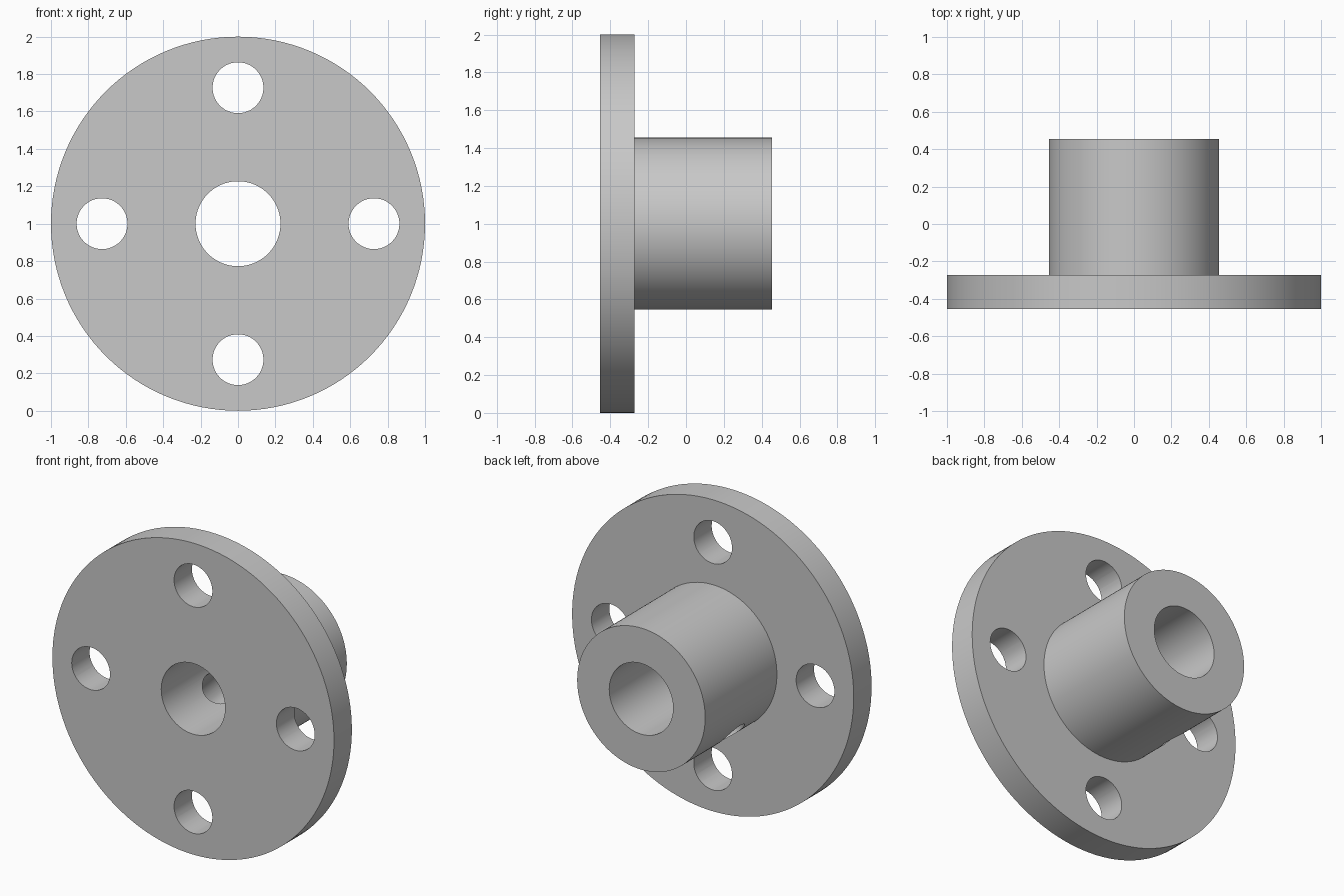
import bpy, bmesh
from math import pi, sin, cos, radians
from mathutils import Vector

cube = bpy.data.objects.get("Cube")
if cube:
    bpy.data.objects.remove(cube, do_unlink=True)

# Proportions
FLANGE_R, HUB_R, BORE_R = 1.0, 0.4545, 0.227
BOLT_R, BOLT_CIRCLE, SCREW_R = 0.136, 0.727, 0.1
FRONT, SHOULDER, BACK = -0.4545, -0.273, 0.4545
AXIS_Z = 1.0

grey = bpy.data.materials.new("plain_grey")
grey.use_nodes = True
colour = (0.58, 0.58, 0.58, 1)
grey.diffuse_color = colour
grey.node_tree.nodes["Principled BSDF"].inputs["Base Color"].default_value = colour


def lathe(name, profile, steps):
    """Revolve a closed (radius, y) outline about the y axis."""
    bm = bmesh.new()
    verts = [bm.verts.new((r, y, 0)) for r, y in profile]
    edges = [bm.edges.new((v, verts[i - 1])) for i, v in enumerate(verts)]
    bmesh.ops.spin(bm, geom=verts + edges, cent=(0, 0, 0), axis=(0, 1, 0),
                   angle=2 * pi, steps=steps, use_duplicate=False)
    bmesh.ops.remove_doubles(bm, verts=bm.verts[:], dist=1e-4)
    bmesh.ops.recalc_face_normals(bm, faces=bm.faces[:])
    mesh = bpy.data.meshes.new(name)
    bm.to_mesh(mesh)
    bm.free()
    obj = bpy.data.objects.new(name, mesh)
    bpy.context.collection.objects.link(obj)
    obj.location.z = AXIS_Z
    return obj


def drill(obj, centre, direction, radius, depth):
    """Cut a round hole through obj."""
    bpy.ops.mesh.primitive_cylinder_add(
        vertices=48, radius=radius, depth=depth, location=centre,
        rotation=Vector(direction).to_track_quat('Z', 'Y').to_euler())
    cutter = bpy.context.object
    cutter.name = "hole_cutter"
    cutter.hide_render = True
    mod = obj.modifiers.new("hole", 'BOOLEAN')
    mod.operation, mod.solver, mod.object = 'DIFFERENCE', 'EXACT', cutter
    bpy.context.view_layer.objects.active = obj
    bpy.ops.object.modifier_apply(modifier=mod.name)
    bpy.data.objects.remove(cutter, do_unlink=True)


# Flange, hub and bore in one revolved body
body = lathe("flanged_hub", [
    (BORE_R, FRONT), (FLANGE_R, FRONT), (FLANGE_R, SHOULDER),
    (HUB_R, SHOULDER), (HUB_R, BACK), (BORE_R, BACK)], 128)
body.data.materials.append(grey)

# Four bolt holes
for i in range(4):
    a = i * pi / 2
    drill(body, (BOLT_CIRCLE * cos(a), (FRONT + SHOULDER) / 2,
                 AXIS_Z + BOLT_CIRCLE * sin(a)), (0, 1, 0), BOLT_R, 0.4)

# Set screw hole through the lower right wall of the hub
out = Vector((cos(radians(225)), 0, sin(radians(225))))
drill(body, Vector((0, 0, AXIS_Z)) + out * 0.35, out, SCREW_R, 0.5)

# Smooth round walls, sharp rims
bpy.ops.object.select_all(action='DESELECT')
body.select_set(True)
bpy.context.view_layer.objects.active = body
bpy.ops.object.shade_smooth_by_angle(angle=radians(30))
